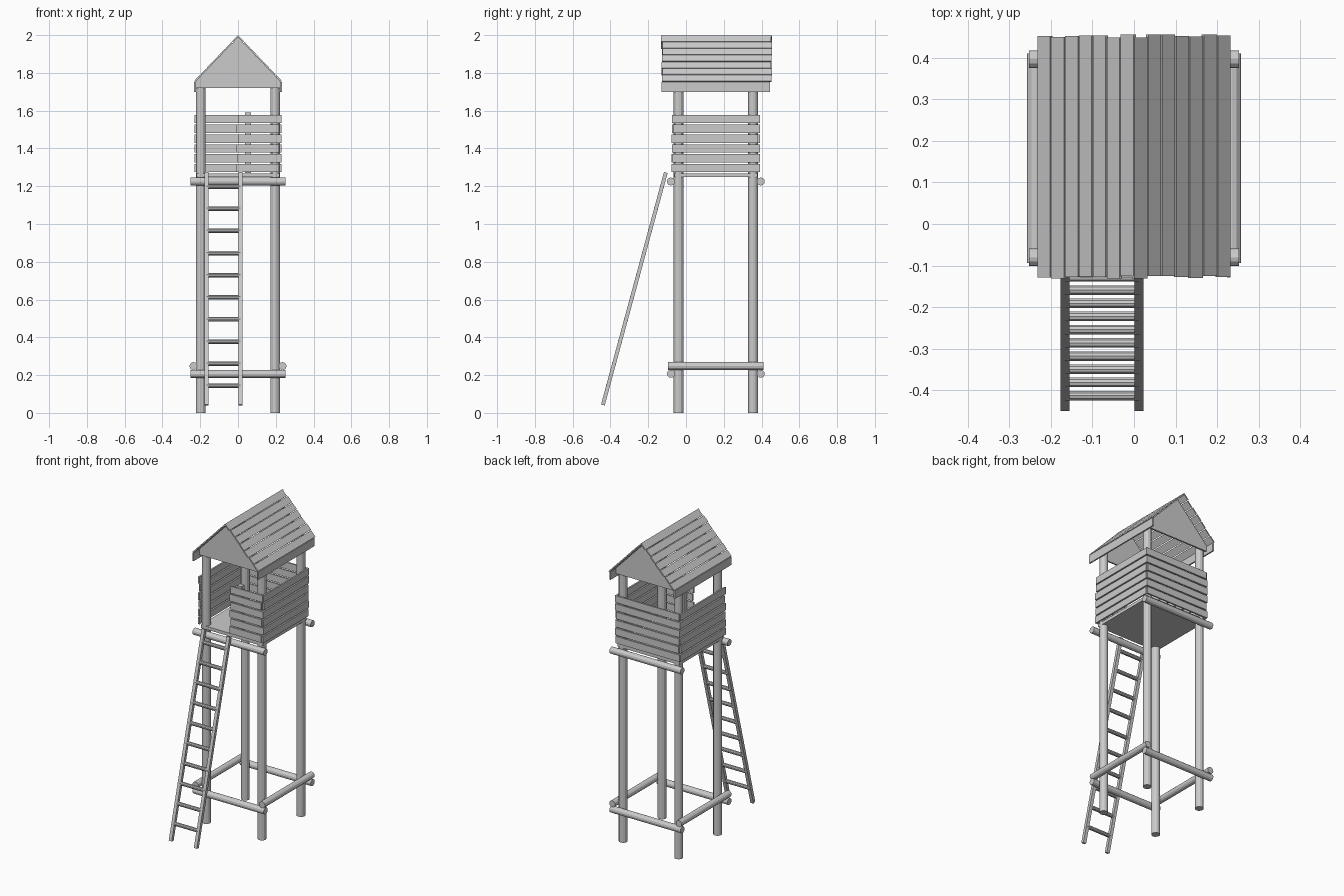
import bpy, bmesh, math, random
from mathutils import Vector, Matrix

random.seed(4)
if "Cube" in bpy.data.objects:
    bpy.data.objects.remove(bpy.data.objects["Cube"])

wood = bpy.data.materials.new("grey wood")
wood.use_nodes = True
GREY = (0.6, 0.6, 0.6, 1)
wood.diffuse_color = GREY
wood.node_tree.nodes["Principled BSDF"].inputs["Base Color"].default_value = GREY


def finish(name, bm):
    bmesh.ops.recalc_face_normals(bm, faces=bm.faces)
    mesh = bpy.data.meshes.new(name)
    bm.to_mesh(mesh)
    bm.free()
    mesh.materials.append(wood)
    obj = bpy.data.objects.new(name, mesh)
    bpy.context.collection.objects.link(obj)
    return obj


def box(name, center, size, rot=None):
    bm = bmesh.new()
    m = Matrix.Translation(center) @ (rot or Matrix()) @ Matrix.Diagonal((*size, 1))
    bmesh.ops.create_cube(bm, size=1, matrix=m)
    return finish(name, bm)


def log(name, a, b, radius, sides=12):
    a, b = Vector(a), Vector(b)
    bm = bmesh.new()
    m = Matrix.Translation((a + b) / 2) @ (b - a).to_track_quat("Z", "Y").to_matrix().to_4x4()
    bmesh.ops.create_cone(bm, cap_ends=True, segments=sides, radius1=radius,
                          radius2=radius, depth=(b - a).length, matrix=m)
    return finish(name, bm)


def jitter(amount=0.006):
    return random.uniform(-amount, amount)


MID = 0.158            # middle of the tower in y
HALF = 0.197           # post offset from the middle
ends = {"front": -1, "back": 1}
sides = {"right": -1, "left": 1}

# Corner posts
for e, sy in ends.items():
    for s, sx in sides.items():
        x, y = sx * HALF, MID + sy * HALF
        log(f"{e}_{s}_post", (x, y, 0), (x, y, 1.76), 0.026)

# Cross beams
for e, sy in ends.items():
    y = MID + sy * 0.238
    for level, z in (("lower", 0.207), ("upper", 1.225)):
        log(f"{e}_{level}_beam", (-0.252, y, z), (0.252, y, z), 0.021)
for s, sx in sides.items():
    log(f"{s}_lower_beam", (sx * 0.236, MID - 0.252, 0.248), (sx * 0.236, MID + 0.252, 0.248), 0.021)

# Platform floor
box("floor", (0, MID, 1.258), (0.44, 0.44, 0.02))

# Railing boards on all sides, half width on the front for the entrance
for i in range(6):
    z = 1.296 + i * 0.052
    for s, sx in sides.items():
        box(f"{s}_wall_board", (sx * 0.226, MID + jitter(), z), (0.01, 0.458, 0.044))
    box("back_wall_board", (jitter(), MID + 0.228, z), (0.452, 0.01, 0.044))
    box("front_wall_board", (0.108 + jitter(), MID - 0.228, z), (0.226, 0.01, 0.044))
box("entrance_stud", (0.054, MID - 0.207, 1.43), (0.032, 0.03, 0.32))

# Gable plates
for e, sy in ends.items():
    y = MID + sy * 0.232
    bm = bmesh.new()
    verts = [bm.verts.new((x, y, z)) for x, z in
             ((-0.222, 1.72), (0.222, 1.72), (0.222, 1.758), (0, 1.988), (-0.222, 1.758))]
    face = bm.faces.new(verts)
    out = bmesh.ops.extrude_face_region(bm, geom=[face])
    moved = [v for v in out["geom"] if isinstance(v, bmesh.types.BMVert)]
    bmesh.ops.translate(bm, verts=moved, vec=(0, -sy * 0.01, 0))
    finish(f"{e}_gable", bm)

# Roof planks running down each slope, with an upright board at the eaves
run, rise, count = 0.234, 0.244, 7
slope = math.hypot(run, rise)
for s, sx in sides.items():
    tilt = Matrix.Rotation(sx * math.atan2(rise, run), 4, "Y")
    for i in range(count):
        t = (i + 0.5) / count
        center = (sx * (run * t - 0.003), MID + 0.004 + jitter(0.004), 1.997 - rise * t)
        box(f"{s}_roof_plank", center, (slope / count - 0.004, 0.58, 0.008), tilt)
    box(f"{s}_eave_board", (sx * 0.228, MID, 1.726), (0.009, 0.574, 0.052))

# Ladder
foot, top = Vector((0, -0.44, 0.042)), Vector((0, -0.107, 1.272))
lean = Matrix.Rotation(-math.atan2(top.y - foot.y, top.z - foot.z), 4, "X")
for s, x in (("right", -0.166), ("left", 0.012)):
    center = (foot + top) / 2
    center.x = x
    box(f"ladder_{s}_rail", center, (0.021, 0.02, (top - foot).length), lean)
for i in range(10):
    z = 0.143 + i * 0.1172
    y = foot.lerp(top, (z - foot.z) / (top.z - foot.z)).y
    log("ladder_rung", (-0.166, y, z), (0.012, y, z), 0.012, 10)
